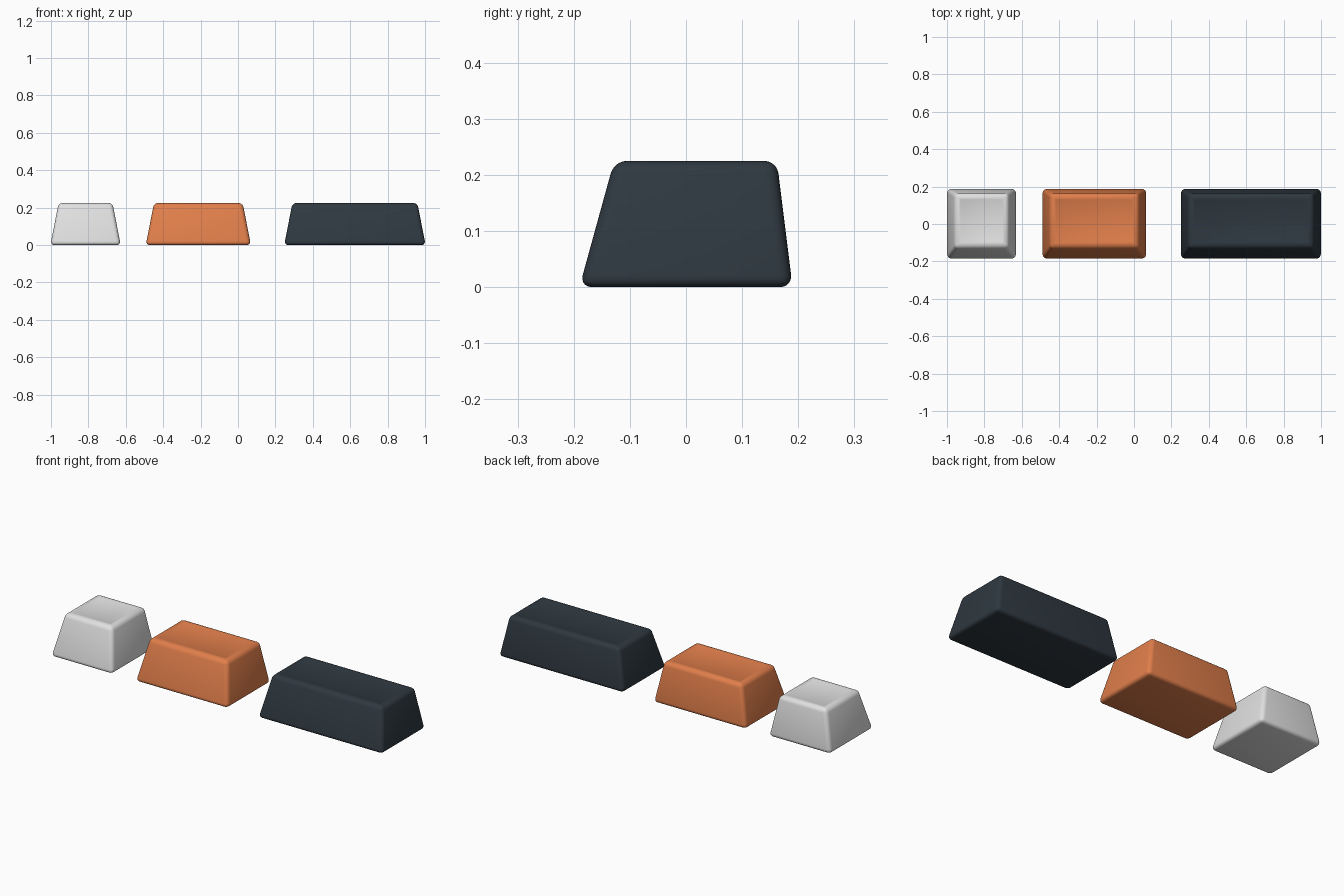
import bpy
import bmesh
import math

cube = bpy.data.objects.get("Cube")
if cube:
    bpy.data.objects.remove(cube, do_unlink=True)

HEIGHT = 0.225


def material(name, colour):
    mat = bpy.data.materials.new(name)
    mat.use_nodes = True
    mat.diffuse_color = (*colour, 1)
    bsdf = mat.node_tree.nodes["Principled BSDF"]
    bsdf.inputs["Base Color"].default_value = (*colour, 1)
    bsdf.inputs["Roughness"].default_value = 0.6
    return mat


def keycap(name, left, right, mat):
    bm = bmesh.new()
    # Tapered body, leaning towards the back
    bottom = [(left, -0.19), (right, -0.19), (right, 0.19), (left, 0.19)]
    lean = 0.044
    top = [(left + lean, -0.128), (right - lean, -0.128),
           (right - lean, 0.162), (left + lean, 0.162)]
    lower = [bm.verts.new((x, y, 0)) for x, y in bottom]
    upper = [bm.verts.new((x, y, HEIGHT)) for x, y in top]
    bm.faces.new(lower[::-1])
    bm.faces.new(upper)
    for i in range(4):
        j = (i + 1) % 4
        bm.faces.new((lower[i], lower[j], upper[j], upper[i]))

    # Rounded edges
    bmesh.ops.bevel(bm, geom=bm.edges[:], offset=0.022, offset_type='OFFSET',
                    segments=5, profile=0.5, affect='EDGES')

    # Shallow finger dish in the top
    bm.normal_update()
    crown = max(bm.faces, key=lambda f: f.calc_center_median().z + f.calc_area())
    bmesh.ops.inset_region(bm, faces=[crown], thickness=0.008, depth=0)
    bmesh.ops.inset_region(bm, faces=[crown], thickness=0.006, depth=-0.002)

    mesh = bpy.data.meshes.new(name)
    bm.to_mesh(mesh)
    bm.free()
    mesh.materials.append(mat)
    obj = bpy.data.objects.new(name, mesh)
    bpy.context.collection.objects.link(obj)
    bpy.ops.object.select_all(action='DESELECT')
    obj.select_set(True)
    bpy.context.view_layer.objects.active = obj
    bpy.ops.object.shade_smooth_by_angle(angle=math.radians(40))
    return obj


keycap("small_keycap", -1.003, -0.627, material("light grey", (0.75, 0.75, 0.75)))
keycap("medium_keycap", -0.493, 0.069, material("orange", (0.75, 0.21, 0.07)))
keycap("large_keycap", 0.247, 1.003, material("dark slate", (0.028, 0.04, 0.052)))
